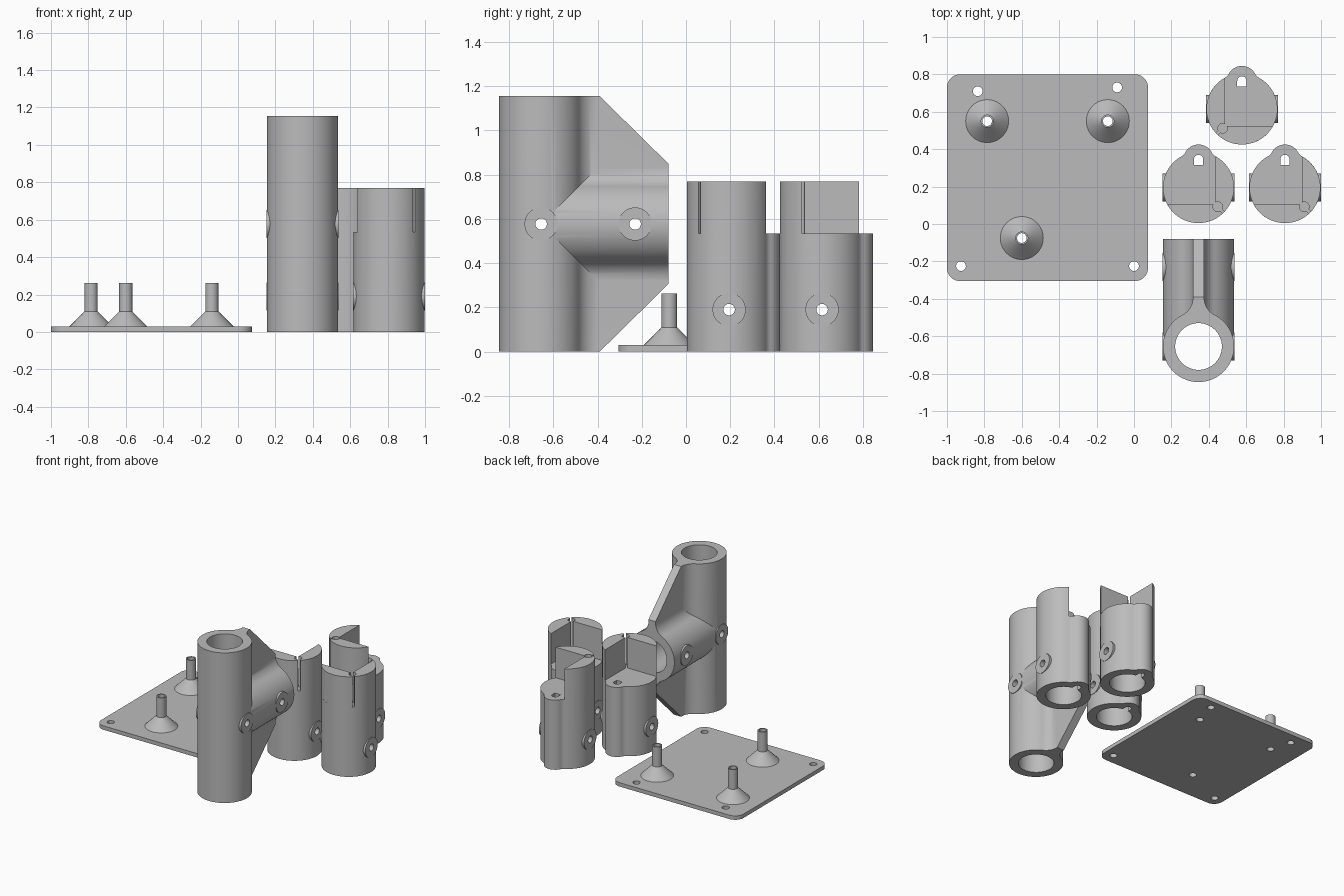
import bpy, bmesh, math
from mathutils import Matrix, Vector

if "Cube" in bpy.data.objects:
    bpy.data.objects.remove(bpy.data.objects["Cube"])

grey = bpy.data.materials.new("plain grey")
grey.diffuse_color = (0.5, 0.5, 0.5, 1)
grey.use_nodes = True
grey.node_tree.nodes["Principled BSDF"].inputs["Base Color"].default_value = grey.diffuse_color

R, BORE, PIN, SEG = 0.19, 0.125, 0.026, 64
ALONG_X = Matrix(((0, 0, 1), (1, 0, 0), (0, 1, 0))).to_4x4()   # profile (y, z), extruded in x
ALONG_Y = Matrix(((1, 0, 0), (0, 0, 1), (0, 1, 0))).to_4x4()   # profile (x, z), extruded in y


def prism(name, pts, lo, hi, basis=Matrix.Identity(4), at=(0, 0, 0)):
    """Extrude a closed 2D outline from lo to hi along the third axis of basis."""
    bm = bmesh.new()
    face = bm.faces.new([bm.verts.new((x, y, lo)) for x, y in pts])
    up = bmesh.ops.extrude_face_region(bm, geom=[face])["geom"]
    bmesh.ops.translate(bm, vec=(0, 0, hi - lo),
                        verts=[v for v in up if isinstance(v, bmesh.types.BMVert)])
    bmesh.ops.transform(bm, matrix=Matrix.Translation(at) @ basis, verts=bm.verts)
    bmesh.ops.recalc_face_normals(bm, faces=bm.faces)
    mesh = bpy.data.meshes.new(name)
    bm.to_mesh(mesh)
    bm.free()
    mesh.materials.append(grey)
    obj = bpy.data.objects.new(name, mesh)
    bpy.context.collection.objects.link(obj)
    return obj


def arc(cx, cy, r, a, b, n):
    return [(cx + r * math.cos(a + (b - a) * i / n), cy + r * math.sin(a + (b - a) * i / n))
            for i in range(n + 1)]


def circle(r, cx=0, cy=0, n=SEG):
    return arc(cx, cy, r, 0, 2 * math.pi, n)[:-1]


def boolean(obj, other, op="DIFFERENCE"):
    mod = obj.modifiers.new("bool", "BOOLEAN")
    mod.operation, mod.solver, mod.object = op, "EXACT", other
    bpy.context.view_layer.objects.active = obj
    bpy.ops.object.modifier_apply(modifier=mod.name)
    bpy.data.objects.remove(other)


def finish(obj):
    bpy.ops.object.select_all(action="DESELECT")
    obj.select_set(True)
    bpy.context.view_layer.objects.active = obj
    bpy.ops.object.shade_smooth_by_angle(angle=math.radians(25))


def mirrored(half):
    """Close an outline from its right half, listed bottom to top."""
    return half + [(-x, y) for x, y in reversed(half) if abs(x) > 1e-6]


# ---------- mounting plate with three stand-offs ----------
x0, x1, y0, y1, c = -1.0, 0.075, -0.305, 0.80, 0.07
outline = []
for cx, cy, a in ((x1 - c, y1 - c, 0), (x0 + c, y1 - c, 1), (x0 + c, y0 + c, 2), (x1 - c, y0 + c, 3)):
    outline += arc(cx, cy, c, a * math.pi / 2, (a + 1) * math.pi / 2, 10)
plate = prism("mounting_plate", outline, 0, 0.03)
posts = [(-0.785, 0.55), (-0.14, 0.55), (-0.60, -0.075)]
for x, y in [(-0.835, 0.71), (-0.09, 0.73), (-0.925, -0.225), (0, -0.225)] + posts:
    boolean(plate, prism("hole", circle(PIN, x, y, 24), -0.1, 0.2))
finish(plate)

for i, (px, py) in enumerate(posts):
    # flared foot, thin stem and a bore, turned as one ring profile
    ring = [(PIN, 0.03), (0.115, 0.03), (0.035, 0.11), (0.035, 0.262), (PIN, 0.262)]
    bm = bmesh.new()
    n = 40
    loops = [[bm.verts.new((px + r * math.cos(2 * math.pi * k / n),
                            py + r * math.sin(2 * math.pi * k / n), z)) for k in range(n)]
             for r, z in ring]
    for j in range(len(ring)):
        a, b = loops[j], loops[(j + 1) % len(ring)]
        for k in range(n):
            m = (k + 1) % n
            bm.faces.new((a[k], a[m], b[m], b[k]))
    bmesh.ops.recalc_face_normals(bm, faces=bm.faces)
    mesh = bpy.data.meshes.new("standoff")
    bm.to_mesh(mesh)
    bm.free()
    mesh.materials.append(grey)
    post = bpy.data.objects.new(f"standoff_{i + 1}", mesh)
    bpy.context.collection.objects.link(post)
    finish(post)

# ---------- tee joint ----------
JX, JY, JZ, H = 0.345, -0.655, 0.577, 1.155
W, D = 0.03, 0.26                       # web half thickness, neck reach
F = (R * R - W * W - D * D) / (2 * W - 2 * R)   # fillet radius between tube and web
ang = math.atan2(D, W + F)
neck = arc(W + F, D, F, ang + math.pi, math.pi, 10)
main = prism("tee_joint", mirrored(arc(0, 0, R, -math.pi / 2, ang, 36) + neck[1:]),
             0, H, at=(JX, JY, 0))
side = arc(0, 0, R, 0, ang, 18) + neck[1:]
upper = side + [(-x, y) for x, y in reversed(side)]
both = upper + [(-x, -y) for x, y in upper[1:-1]]
boolean(main, prism("branch", both, 0, -0.08 - JY, ALONG_Y, (JX, JY, JZ)), "UNION")
web = [(JY, 0), (-0.39, 0), (-0.08, 0.305), (-0.08, 0.85), (-0.39, H), (JY, H)]
boolean(main, prism("web", web, -W - 0.0004, W + 0.0004, ALONG_X, (JX, 0, 0)), "UNION")
for y in (JY, -0.23):                   # flat bosses around the cross pins
    boolean(main, prism("boss", circle(0.075, 0, 0, 48), -0.193, 0.193, ALONG_X, (JX, y, JZ)), "UNION")
boolean(main, prism("bore", circle(BORE), -0.1, H + 0.1, at=(JX, JY, 0)))
boolean(main, prism("bore", circle(BORE), 0.195, 0.8, ALONG_Y, (JX, JY, JZ)))
for y in (JY, -0.23):
    boolean(main, prism("pin", circle(PIN, 0, 0, 24), -0.3, 0.3, ALONG_X, (JX, y, JZ)))
finish(main)

# ---------- three corner sockets ----------
B, BC, BF = 0.08, 0.15, 0.05            # ridge radius, ridge centre, blend radius
fy = ((R + BF) ** 2 - (B + BF) ** 2 + BC ** 2) / (2 * BC)
fx = math.sqrt((R + BF) ** 2 - fy ** 2)
a1, a2 = math.atan2(fy, fx), math.atan2(fy - BC, fx)
ridge = (arc(0, 0, R, -math.pi / 2, a1, 36) + arc(fx, fy, BF, a1 + math.pi, a2 + math.pi, 8)[1:]
         if a2 + math.pi < a1 + math.pi else arc(0, 0, R, -math.pi / 2, a1, 36))
ridge += arc(0, BC, B, a2, math.pi / 2, 12)[1:]
STEP, TOP, Q = 0.535, 0.77, 0.09


def socket(name, cx, cy, s):
    """Ridged socket with an L-shaped corner wall; s = 1 puts the wall on the right."""
    at = (cx, cy, 0)
    body = prism(name, mirrored(ridge), 0, STEP, at=at)
    # upright wall: the round column above the step, opened by a square corner
    wall = prism("wall", circle(R), STEP - 0.1, TOP, at=at)
    boolean(wall, prism("opening", [(-s * 0.4, -Q), (s * Q, -Q), (s * Q, 0.4), (-s * 0.4, 0.4)],
                        STEP - 0.2, 1, at=at))
    boolean(body, wall, "UNION")
    boolean(body, prism("boss", circle(0.075, 0, 0, 48), -0.193, 0.193, ALONG_X, (cx, cy, 0.19)), "UNION")
    # relief hole and diagonal slit at the inner corner
    boolean(body, prism("relief", circle(0.026, s * (Q + 0.013), -Q - 0.013, 24), STEP, 1, at=at))
    d, w = Vector((s, -1)).normalized(), 0.0075
    t = Vector((-d.y, d.x)) * w
    p, q = Vector((s * Q, -Q)) - d * 0.02, Vector((s * Q, -Q)) + d * 0.2
    boolean(body, prism("slit", [tuple(v) for v in (p + t, p - t, q - t, q + t)], STEP, 1, at=at))
    # blind bore, arched channel in the ridge and cross pin
    boolean(body, prism("bore", circle(BORE), -0.1, 0.38, at=at))
    boolean(body, prism("channel", [(-0.025, 0.12), (0.025, 0.12)] + arc(0, 0.15, 0.025, 0, math.pi, 12),
                        -0.1, 1, at=at))
    boolean(body, prism("pin", circle(PIN, 0, 0, 24), -0.3, 0.3, ALONG_X, (cx, cy, 0.19)))
    finish(body)


socket("corner_socket_back", 0.577, 0.615, -1)
socket("corner_socket_left", JX, 0.195, 1)
socket("corner_socket_right", 0.807, 0.195, 1)
